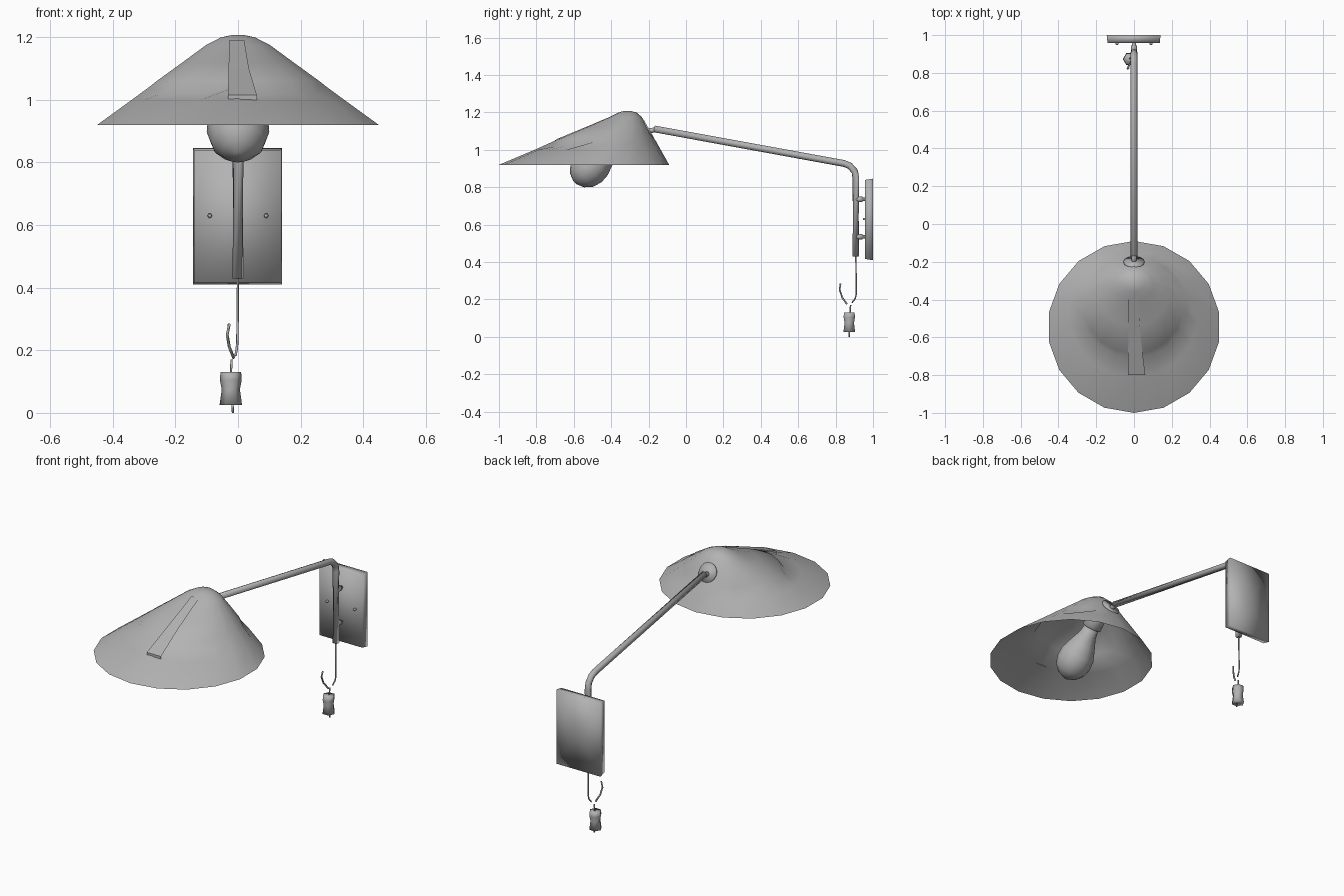
import bpy, bmesh, math
from mathutils import Vector

cube = bpy.data.objects.get("Cube")
if cube:
    bpy.data.objects.remove(cube)

grey = bpy.data.materials.new("satin grey")
grey.use_nodes = True
colour = (0.45, 0.45, 0.45, 1)
grey.diffuse_color = colour
grey.node_tree.nodes["Principled BSDF"].inputs["Base Color"].default_value = colour


def finish(name, bm, smooth=True, fix=True):
    """Turn a bmesh into a named, shaded object."""
    if fix:
        bmesh.ops.recalc_face_normals(bm, faces=bm.faces)
    for f in bm.faces:
        f.smooth = smooth
    mesh = bpy.data.meshes.new(name)
    bm.to_mesh(mesh)
    bm.free()
    mesh.materials.append(grey)
    obj = bpy.data.objects.new(name, mesh)
    bpy.context.collection.objects.link(obj)
    return obj


def loft(name, rings, caps=True):
    """Skin a list of equally long point rings."""
    bm = bmesh.new()
    loops = [[bm.verts.new(p) for p in ring] for ring in rings]
    n = len(loops[0])
    for a, b in zip(loops, loops[1:]):
        for i in range(n):
            j = (i + 1) % n
            bm.faces.new((a[i], a[j], b[j], b[i]))
    if caps:
        bm.faces.new(loops[0])
        bm.faces.new(loops[-1])
    return finish(name, bm)


def circle(centre, axis, radius, sides):
    q = Vector(axis).to_track_quat('Z', 'Y')
    return [Vector(centre) + q @ Vector((radius * math.cos(a), radius * math.sin(a), 0))
            for a in (math.tau * i / sides for i in range(sides))]


def turned(name, start, axis, profile, sides=10):
    """Lathe a (distance, radius) profile along an axis."""
    start, axis = Vector(start), Vector(axis).normalized()
    return loft(name, [circle(start + axis * d, axis, r, sides) for d, r in profile])


def tube(name, points, radius, sides=8):
    pts = [Vector(p) for p in points]
    rings = []
    for i, p in enumerate(pts):
        t = pts[min(i + 1, len(pts) - 1)] - pts[max(i - 1, 0)]
        q = t.to_track_quat('X', 'Z')
        rings.append([p + q @ Vector((0, radius * math.cos(a), radius * math.sin(a)))
                      for a in (math.tau * k / sides for k in range(sides))])
    return loft(name, rings)


# Lopsided conical shade: each level is z, front y, back y, half width, dent depth
SEGMENTS = 18
levels = [(0.92, -1.0, -0.09, 0.457, 0), (1.0, -0.81, -0.135, 0.345, 0),
          (1.045, -0.71, -0.16, 0.283, 0.025), (1.06, -0.685, -0.17, 0.264, 0),
          (1.12, -0.54, -0.203, 0.18, 0), (1.175, -0.41, -0.236, 0.104, 0),
          (1.2, -0.36, -0.265, 0.055, 0), (1.208, -0.33, -0.3, 0.015, 0)]
rings = []
for z, front, back, half, dent in levels:
    ring = []
    for i in range(SEGMENTS):
        a = math.tau * i / SEGMENTS
        turn = min(i, SEGMENTS - i)
        drop = dent if turn in (1, 2, 3, 7) else 0
        ring.append((half * math.sin(a),
                     (front + back) / 2 - (back - front) / 2 * math.cos(a), z - drop))
    rings.append(ring)
shade = loft("shade", rings, caps=False)
bm = bmesh.new()
bm.from_mesh(shade.data)
bm.faces.new([v for v in bm.verts if v.co.z > 1.205])
bmesh.ops.recalc_face_normals(bm, faces=bm.faces)
if sum((f.normal.z for f in bm.faces)) < 0:
    bmesh.ops.reverse_faces(bm, faces=bm.faces)
for f in bm.faces:
    f.smooth = True
bm.to_mesh(shade.data)
bm.free()

# Folded strip running down the front of the shade
bm = bmesh.new()
rows = []
for y, z, left, right in [(-0.39, 1.19, -0.028, 0.02), (-0.6, 1.1, -0.03, 0.035),
                          (-0.8, 1.016, -0.032, 0.06), (-0.8, 1.0, -0.032, 0.06)]:
    rows.append([bm.verts.new((x, y, z)) for x in (left, right)])
for a, b in zip(rows, rows[1:]):
    bm.faces.new((a[0], b[0], b[1], a[1]))
finish("shade_strip", bm, smooth=False, fix=False)

# Joint plate on the back of the shade, with the knuckle that meets the arm
turned("shade_joint_plate", (0, -0.205, 1.108), (0, 0.87, 0.5),
       [(0, 0.055), (0.008, 0.055)], 14)
turned("shade_knuckle", (0, -0.21, 1.1), (0, 1, 0.15), [(0, 0.014), (0.06, 0.014)])

# Socket and bulb hanging toward the front
axis = (0, -0.7, -0.7)
turned("socket", (0, -0.275, 1.145), axis,
       [(0, 0.035), (0.01, 0.05), (0.13, 0.055), (0.135, 0.045)], 12)
turned("bulb", (0, -0.36, 1.06), axis,
       [(0, 0.04), (0.06, 0.05), (0.12, 0.075), (0.18, 0.097), (0.23, 0.1),
        (0.28, 0.085), (0.315, 0.053), (0.332, 0.012)], 12)

# Bent arm
tube("arm", [(0, -0.17, 1.112), (0, 0.845, 0.927), (0, 0.875, 0.915),
             (0, 0.902, 0.885), (0, 0.908, 0.85), (0, 0.908, 0.43)], 0.018)

# Wall plate with a slightly smaller front edge and a centre point on the back
bm = bmesh.new()
bmesh.ops.create_cube(bm, size=1)
for v in bm.verts:
    shrink = 0.97 if v.co.y < 0 else 1
    v.co = (v.co.x * 0.285 * shrink - 0.002, v.co.y * 0.042 + 0.979,
            v.co.z * 0.436 * shrink + 0.628)
bm.normal_update()
bmesh.ops.poke(bm, faces=[f for f in bm.faces if f.normal.y > 0.9])
finish("wall_plate", bm)

# Arm mounts and small fixing screws
for z in (0.735, 0.535):
    turned("arm_mount", (0, 0.96, z), (0, -1, 0),
           [(0, 0.01), (0.015, 0.01), (0.016, 0.015), (0.05, 0.015)])
for x in (-0.09, 0.09):
    turned("plate_screw", (x, 0.96, 0.63), (0, -1, 0), [(0, 0.008), (0.013, 0.006)], 6)

# Cord, its loose loop and the plug
tube("cord", [(0, 0.908, 0.44), (-0.002, 0.91, 0.23), (-0.004, 0.905, 0.205),
              (-0.008, 0.888, 0.183)], 0.004, 5)
tube("cord_loop", [(-0.028, 0.826, 0.285), (-0.034, 0.822, 0.25),
                   (-0.028, 0.835, 0.21), (-0.014, 0.86, 0.175)], 0.005, 5)
tube("cord_end", [(-0.02, 0.88, 0.17), (-0.023, 0.876, 0.12)], 0.004, 5)
turned("plug", (-0.023, 0.873, 0.13), (0, 0, -1),
       [(0, 0.033), (0.025, 0.035), (0.055, 0.029), (0.105, 0.036)], 6)
tube("plug_pin", [(-0.018, 0.873, 0.03), (-0.016, 0.873, 0.0)], 0.004, 5)
